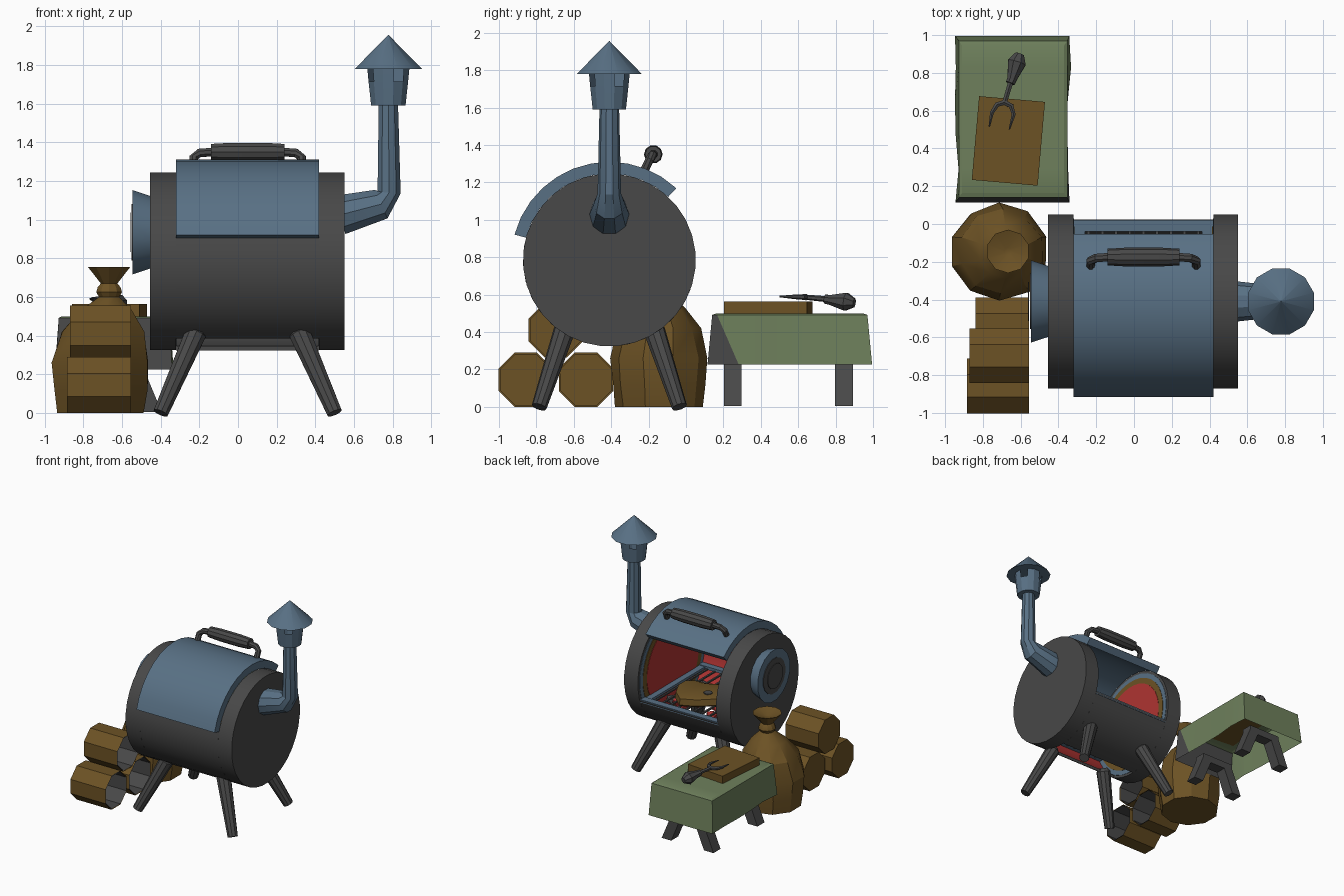
import bpy, bmesh, random
from math import sin, cos, pi, radians
from mathutils import Vector, Matrix

random.seed(4)
if "Cube" in bpy.data.objects:
    bpy.data.objects.remove(bpy.data.objects["Cube"])


def material(name, rgb):
    m = bpy.data.materials.new(name)
    m.use_nodes = True
    m.diffuse_color = (*rgb, 1)
    bsdf = m.node_tree.nodes["Principled BSDF"]
    bsdf.inputs["Base Color"].default_value = (*rgb, 1)
    bsdf.inputs["Roughness"].default_value = 0.8
    return m


IRON = material("dark iron", (.065, .065, .065))
BLUE = material("blue steel", (.098, .162, .231))
BROWN = material("brown", (.15, .084, .018))
GREEN = material("green cloth", (.156, .216, .107))
RED = material("glowing red", (.43, .034, .032))
made = []


def finish(name, bm, *mats, normals=True):
    if normals:
        bmesh.ops.recalc_face_normals(bm, faces=bm.faces)
    mesh = bpy.data.meshes.new(name)
    bm.to_mesh(mesh)
    bm.free()
    for m in mats:
        mesh.materials.append(m)
    ob = bpy.data.objects.new(name, mesh)
    bpy.context.collection.objects.link(ob)
    made.append(ob)
    return ob


def sweep(name, pts, radii, mat, sides=8, axis=None, ref=(0, 1, 0), caps=(True, True), skip=None):
    """Rings of the given radii along a path; a fixed axis makes it a lathe."""
    bm = bmesh.new()
    pts = [Vector(p) for p in pts]
    rings = []
    for i, p in enumerate(pts):
        t = Vector(axis) if axis else pts[min(i + 1, len(pts) - 1)] - pts[max(i - 1, 0)]
        t.normalize()
        u = t.cross(Vector(ref)).normalized()
        v = t.cross(u)
        angles = [2 * pi * (k + .5) / sides for k in range(sides)]
        rings.append([bm.verts.new(p + radii[i] * (u * cos(a) + v * sin(a))) for a in angles])
    for i in range(len(rings) - 1):
        for k in range(sides):
            if skip and skip(i, k):
                continue
            n = (k + 1) % sides
            bm.faces.new((rings[i][k], rings[i][n], rings[i + 1][n], rings[i + 1][k]))
    for ring, cap in zip((rings[0], rings[-1]), caps):
        if cap:
            bm.faces.new(ring)
    return finish(name, bm, mat)


def box(name, center, size, mat, turn=0):
    bm = bmesh.new()
    bmesh.ops.create_cube(bm, size=1)
    bm.transform(Matrix.Translation(center) @ Matrix.Rotation(turn, 4, 'Z') @ Matrix.Diagonal((*size, 1)))
    return finish(name, bm, mat)


# Barrel axis runs along x
CY, CZ, R = -.41, .785, .462
X0, X1 = -.32, .42


def shell(name, r0, r1, a0, a1, outer, inner):
    """Curved plate around the barrel axis, angles in degrees from +y."""
    bm = bmesh.new()
    steps = max(2, round((a1 - a0) / 11))
    rows = []
    for i in range(steps + 1):
        a = radians(a0 + (a1 - a0) * i / steps)
        rows.append([bm.verts.new((x, CY + r * cos(a), CZ + r * sin(a)))
                     for x, r in ((X0, r0), (X1, r0), (X1, r1), (X0, r1))])
    for a, b in zip(rows, rows[1:]):
        for k in range(4):
            n = (k + 1) % 4
            bm.faces.new((a[k], a[n], b[n], b[k])).material_index = int(k == 0)
    for row in (rows[0], rows[-1]):
        bm.faces.new(row)
    finish(name, bm, outer, inner)


def disc(name, x0, x1, r0, r1, mat, sides=32, z=CZ):
    return sweep(name, [(x0, CY, z), (x1, CY, z)], [r0, r1], mat, sides)


# Barrel ends with heat-marked inner walls
for side, xa, xb, s in (("left", X1, .55, -1), ("right", X0, -.455, 1)):
    disc(side + "_barrel_end", xa, xb, R, R, IRON)
    for i, (r, m) in enumerate(((.44, BLUE), (.40, BROWN), (.35, RED))):
        disc(f"{side}_inner_wall_{i}", xa, xa + s * .003 * (i + 1), r, r, m)

# Barrel body with an air slot below, and the sliding lid
shell("barrel_front_wall", .44, R, 160, 240, IRON, RED)
shell("barrel_back_wall", .44, R, 272, 340, IRON, IRON)
shell("lid", R, .525, 47, 165, BLUE, BLUE)

# Tray frame, grate, coals and the roasting meat
for y in (-.01, -.80):
    box("tray_rail", (.05, y, .625), (X1 - X0, .06, .025), BLUE)
for x in (X0 + .03, X1 - .03):
    box("tray_side", (x, -.405, .622), (.06, .80, .02), BLUE)
for i in range(9):
    box("grate_bar", (-.24 + i * .0725, -.405, .615), (.015, .76, .012), IRON)
for i in range(14):
    x, y = random.uniform(-.25, .35), random.uniform(-.65, -.15)
    bm = bmesh.new()
    bmesh.ops.create_icosphere(bm, subdivisions=1, radius=.06)
    bm.transform(Matrix.Translation((x, y, .565)) @ Matrix.Diagonal((1, .8, .7, 1)))
    finish("coal", bm, RED if i % 3 else IRON)
meat = sweep("meat", [(.05, -.30, z) for z in (.625, .64, .69, .70)], [.17, .19, .18, .15],
             BROWN, 12, axis=(0, 0, 1))
for v in meat.data.vertices:
    v.co.x = .05 + (v.co.x - .05) * 1.25
    v.co.y += .05 * sin(v.co.x * 14)
sweep("meat_bone", [(-.02, -.27, .70), (-.02, -.27, .707)], [.035, .035], IRON, 8)

# Lid handle
ends = [(.28, -.225, 1.26), (.28, -.195, 1.32), (.25, -.18, 1.345), (.18, -.175, 1.35)]
path = [(.05 + x, y, z) for x, y, z in ends] + [(.05 - x, y, z) for x, y, z in reversed(ends)]
sweep("handle_rod", path, [.024] * 8, IRON)
sweep("handle_grip", [(x, -.175, 1.35) for x in (-.14, -.04, .14, .24)], [.044, .05, .05, .044], IRON, 10)

# Splayed barrel legs
for sx in (-1, 1):
    for sy in (-1, 1):
        top = Vector((.05 + sx * .27, CY + sy * .24, .41))
        foot = Vector((.05 + sx * .45, CY + sy * .375, 0))
        sweep("barrel_leg", [foot, top, top + (top - foot) * .06], [.041, .058, .035],
              IRON, 10, axis=top - foot)

# Side vent
disc("vent_flange", -.45, -.545, .19, .222, BLUE, 16, .935)
disc("vent_face", -.545, -.55, .15, .15, IRON, 16, .935)
disc("vent_cover", -.556, -.56, .105, .105, IRON, 16, .935)

# Chimney: elbow pipe, slotted cup and conical cap
PX = .778
sweep("chimney_pipe", [(.53, CY, 1.025), (.74, CY, 1.08), (.782, CY, 1.14), (PX, CY, 1.62)],
      [.108, .085, .063, .052], BLUE, 10)
cup = [(1.59, .092), (1.715, .106), (1.785, .113)]
sweep("chimney_cup", [(PX, CY, z) for z, r in cup], [r for z, r in cup], BLUE, 12,
      axis=(0, 0, 1), caps=(True, False), skip=lambda i, k: i == 1 and k % 3 == 0)
sweep("chimney_cap", [(PX, CY, 1.78), (PX, CY, 1.955)], [.18, .002], BLUE, 12, axis=(0, 0, 1))

# Hollow logs, open toward the barrel
for x, y, z in ((-.885, -.857, .145), (-.84, -.535, .145), (-.87, -.697, .41)):
    end = -.555
    sweep("log_bark", [(x, y, z), (end, y, z)], [.157, .157], BROWN, caps=(True, False))
    sweep("log_hollow", [(x + .01, y, z), (end, y, z)], [.15, .15], IRON, caps=(False, False))
    sweep("log_core", [(x + .008, y, z), (x + .014, y, z)], [.149, .149], BROWN)

# Tied sack
sack = [(0, .235, 0), (.12, .25, 0), (.26, .258, 0), (.42, .222, .01), (.53, .14, .03), (.60, .055, .045),
        (.625, .07, .045), (.65, .062, .045), (.67, .045, .045), (.755, .115, .045), (.72, .02, .045)]
ob = sweep("sack", [(-.712 + dx, -.145, z) for z, r, dx in sack], [r for z, r, dx in sack],
           BROWN, 10, axis=(0, 0, 1))
for v in ob.data.vertices:
    if .05 < v.co.z < .5:
        v.co.x += random.uniform(-.008, .008)
        v.co.y += random.uniform(-.008, .008)

# Table covered by a cloth that leaves one end bare
bm = bmesh.new()
bmesh.ops.create_cube(bm, size=1)
bottom = [f for f in bm.faces if f.normal.z < -.5]
bmesh.ops.delete(bm, geom=bottom, context='FACES_ONLY')
bmesh.ops.bevel(bm, geom=[e for e in bm.edges if min(v.co.z for v in e.verts) > 0],
                offset=.03, segments=1, affect='EDGES')
for v in bm.verts:
    top = v.co.z > 0
    v.co.x = -.64 + v.co.x * (.575 if top else .60)
    v.co.y = .555 + v.co.y * (.83 if top else .88)
    v.co.z = .225 + (v.co.z + .5) * .275
for i in range(1, 5):
    bmesh.ops.bisect_plane(bm, geom=bm.verts[:] + bm.edges[:] + bm.faces[:],
                           plane_co=(0, .11 + i * .18, 0), plane_no=(0, 1, 0))
for v in bm.verts:
    if v.co.z < .48:
        v.co.x += random.uniform(-.012, .012)
edge, slant = Vector((0, .28, .23)), Vector((0, .92, .40))
bmesh.ops.bisect_plane(bm, geom=bm.verts[:] + bm.edges[:] + bm.faces[:], plane_co=edge, plane_no=slant)
bm.normal_update()
for f in bm.faces:
    bare = (f.calc_center_median() - edge).dot(slant) < 0
    f.material_index = int(bare and (f.normal.x > .6 or f.normal.y < -.6))
finish("table_cloth", bm, GREEN, IRON)

# Splayed table legs
for y in (.25, .845):
    box("table_brace", (-.64, y, .235), (.30, .095, .06), IRON)
    for s in (-1, 1):
        bm = bmesh.new()
        bmesh.ops.create_cube(bm, size=1)
        for v in bm.verts:
            v.co = (-.64 + s * (.20 if v.co.z < 0 else .10) + v.co.x * .09,
                    y + v.co.y * .095, .005 + (v.co.z + .5) * .24)
        finish("table_leg", bm, IRON)

# Cutting board and carving fork
box("cutting_board", (-.665, .44, .53), (.35, .445, .065), BROWN, radians(-5))
UP = (0, 0, 1)
sweep("fork_tines", [(-.766, .515, .59), (-.752, .59, .588), (-.725, .632, .587), (-.686, .644, .586),
                     (-.65, .625, .587), (-.637, .58, .588), (-.66, .50, .59)],
      [.004, .012, .015, .017, .015, .012, .004], IRON, 6, ref=UP)
sweep("fork_neck", [(-.686, .64, .586), (-.65, .76, .575)], [.014, .016], IRON, 6, ref=UP)
sweep("fork_handle", [(-.655, .745, .576), (-.645, .77, .572), (-.62, .855, .562), (-.605, .90, .555)],
      [.026, .028, .052, .025], IRON, 8, ref=UP)

# Smooth shading with crisp edges
bpy.ops.object.select_all(action='DESELECT')
for ob in made:
    ob.select_set(True)
bpy.context.view_layer.objects.active = made[0]
bpy.ops.object.shade_smooth_by_angle(angle=radians(25))
